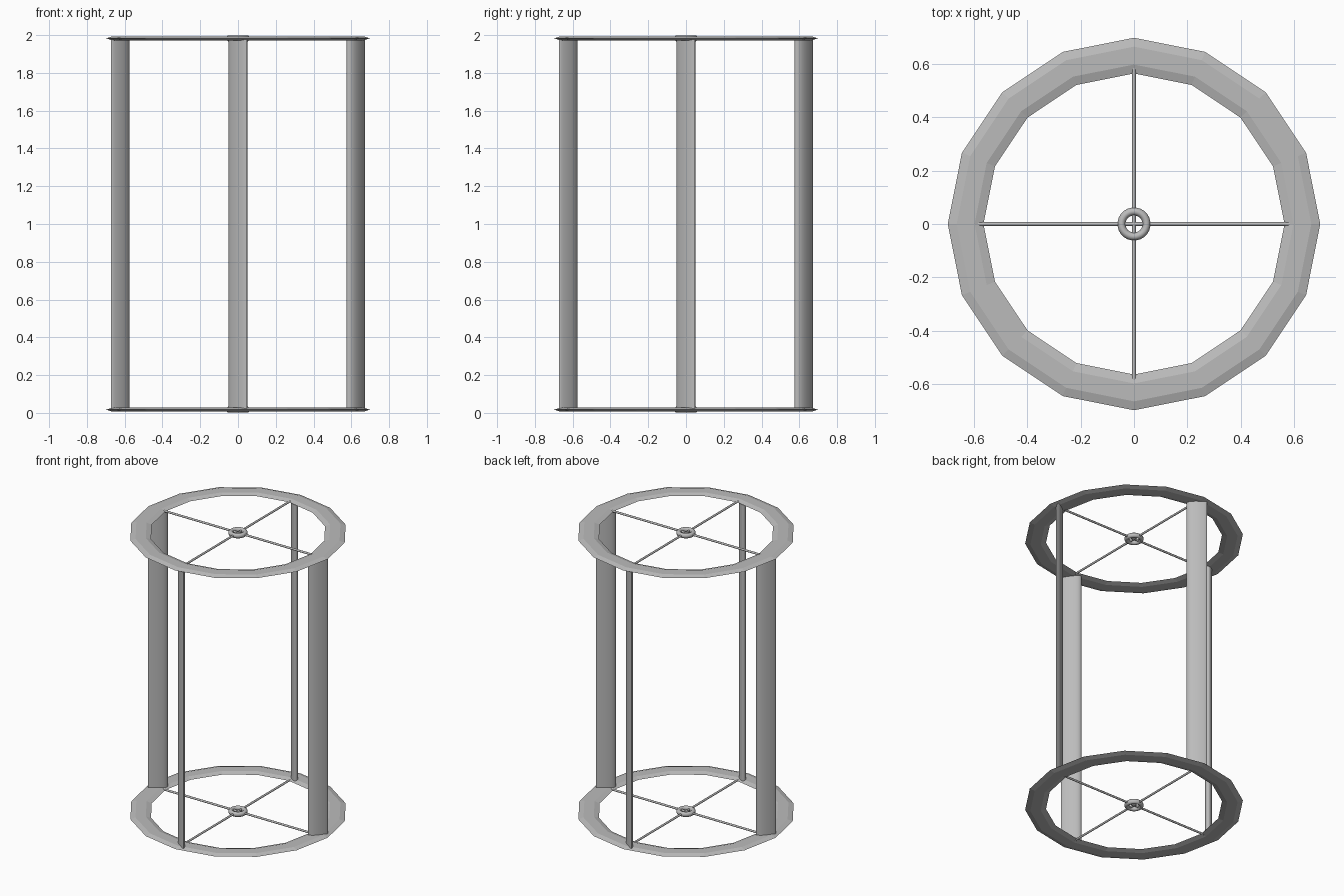
import bpy
import bmesh
import math

cube = bpy.data.objects.get("Cube")
if cube:
    bpy.data.objects.remove(cube, do_unlink=True)

metal = bpy.data.materials.new("brushed_grey")
metal.use_nodes = True
colour = (0.5, 0.5, 0.5, 1)
metal.diffuse_color = colour
metal.node_tree.nodes["Principled BSDF"].inputs["Base Color"].default_value = colour

BOTTOM, TOP = 0.017, 1.983
RING_RADIUS, RING_HALF, RING_HEIGHT = 0.632, 0.067, 0.012
BLADE_RADIUS = 0.625


def finish(bm, name, smooth=True):
    bmesh.ops.recalc_face_normals(bm, faces=bm.faces)
    mesh = bpy.data.meshes.new(name)
    bm.to_mesh(mesh)
    bm.free()
    mesh.materials.append(metal)
    obj = bpy.data.objects.new(name, mesh)
    bpy.context.collection.objects.link(obj)
    if smooth:
        bpy.ops.object.select_all(action="DESELECT")
        obj.select_set(True)
        bpy.context.view_layer.objects.active = obj
        bpy.ops.object.shade_smooth_by_angle(angle=math.radians(40))
    return obj


def revolve(name, profile, sides, z, smooth):
    """Sweep a closed (radius, height) profile around the vertical axis."""
    bm = bmesh.new()
    loops = []
    for i in range(sides):
        a = math.tau * i / sides
        loops.append([bm.verts.new((r * math.cos(a), r * math.sin(a), z + h))
                      for r, h in profile])
    n = len(profile)
    for i in range(sides):
        here, after = loops[i], loops[(i + 1) % sides]
        for j in range(n):
            k = (j + 1) % n
            bm.faces.new((here[j], after[j], after[k], here[k]))
    return finish(bm, name, smooth)


def oval(centre, half_width, half_height, sides):
    return [(centre + half_width * math.cos(math.tau * j / sides),
             half_height * math.sin(math.tau * j / sides)) for j in range(sides)]


def blade(name, turn):
    """Teardrop section set at 45 degrees, blunt end inward."""
    chord, thick, steps = 0.132, 0.042, 12
    outline = []
    for j in range(2 * steps):
        t = math.pi * j / steps
        along = -math.cos(t) * chord / 2
        across = math.sin(t) * thick / 2 * (1 + 0.35 * math.cos(t))
        outline.append((along, across))
    bm = bmesh.new()
    pitch = turn + math.pi / 4
    cx, cy = BLADE_RADIUS * math.cos(turn), BLADE_RADIUS * math.sin(turn)
    verts = [bm.verts.new((cx + u * math.cos(pitch) - v * math.sin(pitch),
                           cy + u * math.sin(pitch) + v * math.cos(pitch), BOTTOM))
             for u, v in outline]
    face = bm.faces.new(verts)
    grown = bmesh.ops.extrude_face_region(bm, geom=[face])["geom"]
    for v in grown:
        if isinstance(v, bmesh.types.BMVert):
            v.co.z = TOP
    return finish(bm, name)


# Flattened rings, hubs and crossed spokes at both ends
for level, z in (("lower", BOTTOM), ("upper", TOP)):
    revolve(level + "_ring", oval(RING_RADIUS, RING_HALF, RING_HEIGHT, 6), 16, z, False)
    revolve(level + "_hub", oval(0.047, 0.015, 0.017, 10), 32, z, True)
    for axis in ("x", "y"):
        bpy.ops.mesh.primitive_cylinder_add(
            vertices=12, radius=0.007, depth=1.17, location=(0, 0, z),
            rotation=(0, math.pi / 2, 0) if axis == "x" else (math.pi / 2, 0, 0))
        spoke = bpy.context.object
        spoke.name = level + "_spoke_" + axis
        spoke.data.materials.append(metal)
        bpy.ops.object.shade_smooth_by_angle(angle=math.radians(40))

# Four upright blades
for i, side in enumerate(("left", "back", "right", "front")):
    blade(side + "_blade", i * math.pi / 2)
